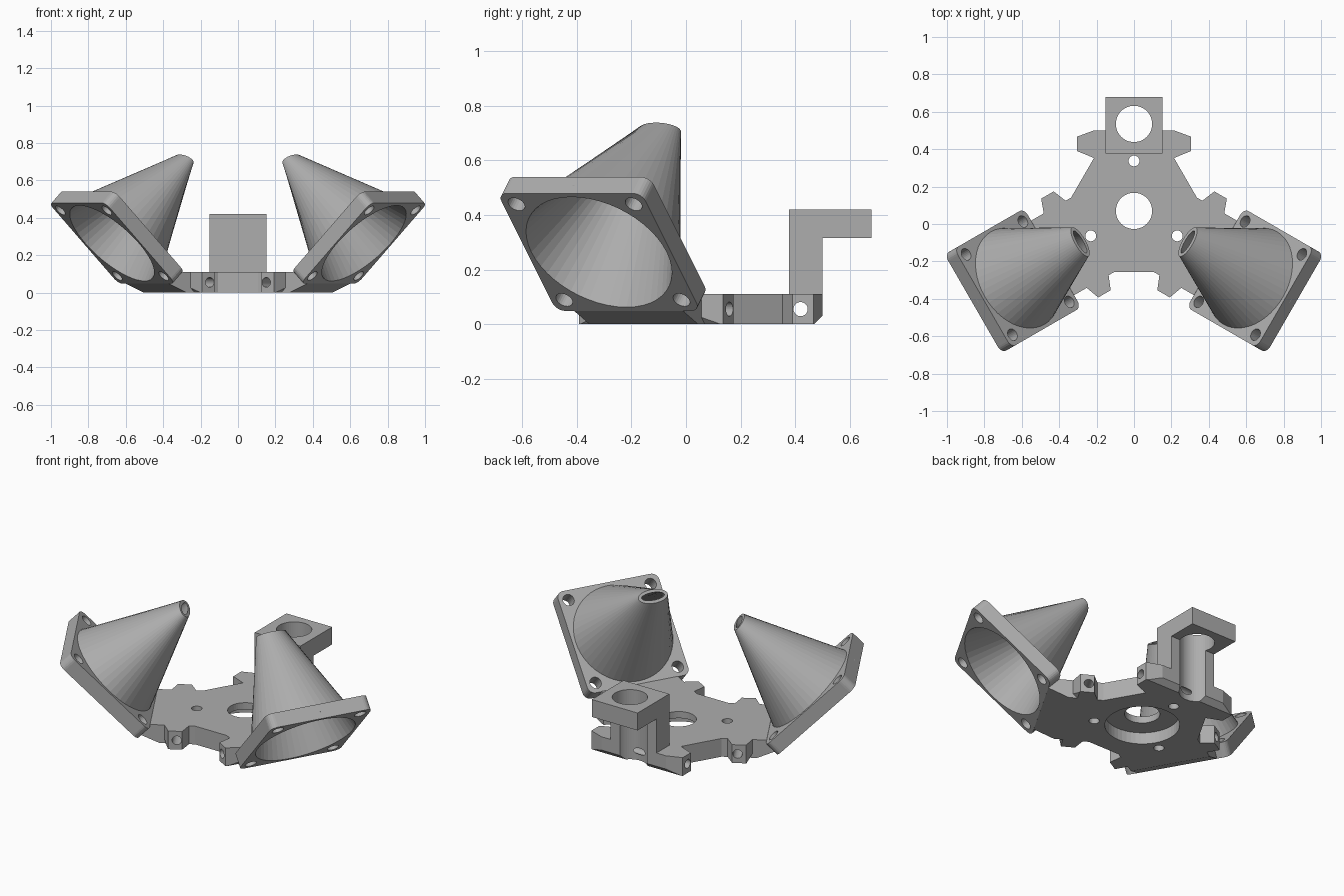
import bpy, bmesh, math
from mathutils import Matrix, Vector

if "Cube" in bpy.data.objects:
    bpy.data.objects.remove(bpy.data.objects["Cube"])

grey = bpy.data.materials.new("plain grey")
grey.diffuse_color = (0.42, 0.42, 0.42, 1)
grey.use_nodes = True
grey.node_tree.nodes["Principled BSDF"].inputs["Base Color"].default_value = grey.diffuse_color
CENTRE = Vector((0, 0.07, 0))


def loft(name, rings):
    """Solid through rings of points, capped at both ends."""
    bm = bmesh.new()
    loops = [[bm.verts.new(p) for p in ring] for ring in rings]
    n = len(loops[0])
    for a, b in zip(loops, loops[1:]):
        for i in range(n):
            bm.faces.new((a[i], a[(i + 1) % n], b[(i + 1) % n], b[i]))
    bm.faces.new(loops[0][::-1])
    bm.faces.new(loops[-1])
    bmesh.ops.recalc_face_normals(bm, faces=bm.faces)
    me = bpy.data.meshes.new(name)
    bm.to_mesh(me)
    bm.free()
    ob = bpy.data.objects.new(name, me)
    bpy.context.collection.objects.link(ob)
    me.materials.append(grey)
    return ob


def prism(name, pts, z0, z1):
    return loft(name, [[(x, y, z) for x, y in pts] for z in (z0, z1)])


def ellipse(rx, ry, z, n=48, cx=0, cy=0):
    return [(cx + rx * math.cos(2 * math.pi * i / n),
             cy + ry * math.sin(2 * math.pi * i / n), z) for i in range(n)]


def rod(r, z0, z1, x=0, y=0, n=32):
    return loft("cutter", [ellipse(r, r, z, n, x, y) for z in (z0, z1)])


def box(x0, x1, y0, y1, z0, z1, name="cutter"):
    return prism(name, [(x0, y0), (x1, y0), (x1, y1), (x0, y1)], z0, z1)


def combine(ob, other, op):
    """Apply a boolean and discard the helper."""
    m = ob.modifiers.new("bool", 'BOOLEAN')
    m.operation, m.object, m.solver = op, other, 'EXACT'
    bpy.context.view_layer.update()
    me = bpy.data.meshes.new_from_object(
        ob.evaluated_get(bpy.context.evaluated_depsgraph_get()))
    ob.modifiers.clear()
    ob.data = me
    bpy.data.objects.remove(other)


def cut(ob, other):
    combine(ob, other, 'DIFFERENCE')


def place(ob, matrix):
    ob.data.transform(matrix)
    return ob


def turn(deg):
    return Matrix.Rotation(math.radians(deg), 4, 'Z')


# Three-armed base plate, each arm pointing outwards with a lug on both sides
half = [(0.214, 0.283), (0.305, 0.32), (0.305, 0.397), (0.215, 0.43)]
arm = half + [(-x, y) for x, y in reversed(half)]
outline = []
for a in (0, 120, 240):
    outline += [(turn(a) @ Vector((x, y, 0))).xy[:] for x, y in arm]
base = prism("base_plate", outline, 0, 0.11)

# Bevel under the arm ends
for a in (0, 120, 240):
    wedge = loft("cutter", [[(x, 0.35, -0.05), (x, 0.50, -0.05), (x, 0.50, 0.10)]
                            for x in (-0.4, 0.4)])
    cut(base, place(wedge, turn(a)))

# Sloped feet that carry the horns
for a in (120, 240):
    foot = loft("foot", [[(x, 0.25, 0), (x, 0.45, 0), (x, 0.563, 0.049),
                          (x, 0.503, 0.11), (x, 0.25, 0.11)] for x in (-0.23, 0.23)])
    combine(base, place(foot, turn(a)), 'UNION')

# Axle holes through the lugs, screw holes, centre bore and underside recess
for a in (0, 120, 240):
    axle = place(rod(0.026, -0.5, 0.5), Matrix.Translation((0, 0.35, 0.055))
                 @ Matrix.Rotation(math.pi / 2, 4, 'Y'))
    cut(base, place(axle, turn(a)))
    cut(base, place(rod(0.029, -0.1, 0.3, 0, 0.267), turn(a)))
cut(base, rod(0.097, -0.1, 0.3, n=48))
cut(base, rod(0.205, -0.1, 0.07, n=48))
cut(base, rod(0.097, -0.1, 0.3, 0, 0.465, n=48))
place(base, Matrix.Translation(CENTRE))

# Upright bracket with overhanging top and a vertical bore
side = [(0.378, 0.10), (0.50, 0.10), (0.50, 0.315), (0.68, 0.315), (0.68, 0.42), (0.378, 0.42)]
bracket = loft("bracket", [[(x, y, z) for y, z in side] for x in (-0.153, 0.153)])
cut(bracket, rod(0.097, -0.1, 0.6, 0, 0.535, n=48))

# Tilted horns: square flange, hollow cone narrowing to an oval throat
S, C, T, L = 0.305, 0.04, 0.085, 0.631
for label, a in (("right", -30), ("left", 210)):
    corners = []
    for k, (sx, sy) in enumerate(((1, 1), (-1, 1), (-1, -1), (1, -1))):
        for j in range(7):
            t = math.pi / 2 * (k + j / 6)
            corners.append((sx * (S - C) + C * math.cos(t), sy * (S - C) + C * math.sin(t)))
    horn = prism(label + "_horn", corners, 0, T)
    combine(horn, loft("cone", [ellipse(0.302, 0.306, 0.04), ellipse(0.286, 0.286, T),
                                ellipse(0.088, 0.040, L)]), 'UNION')
    cut(horn, loft("cutter", [ellipse(0.293, 0.294, -0.02), ellipse(0.061, 0.0136, L + 0.02)]))
    for x in (-0.248, 0.248):
        for y in (-0.248, 0.248):
            cut(horn, rod(0.033, -0.1, T + 0.02, x, y, 24))
    out = Vector((math.cos(math.radians(a)), math.sin(math.radians(a)), 0))
    up = Vector((0, 0, 1))
    sy, sz = (out + up).normalized(), (up - out).normalized()
    frame = Matrix((sy.cross(sz), sy, sz)).transposed().to_4x4()
    frame.translation = CENTRE + out * 0.778 + up * 0.264
    place(horn, frame)
